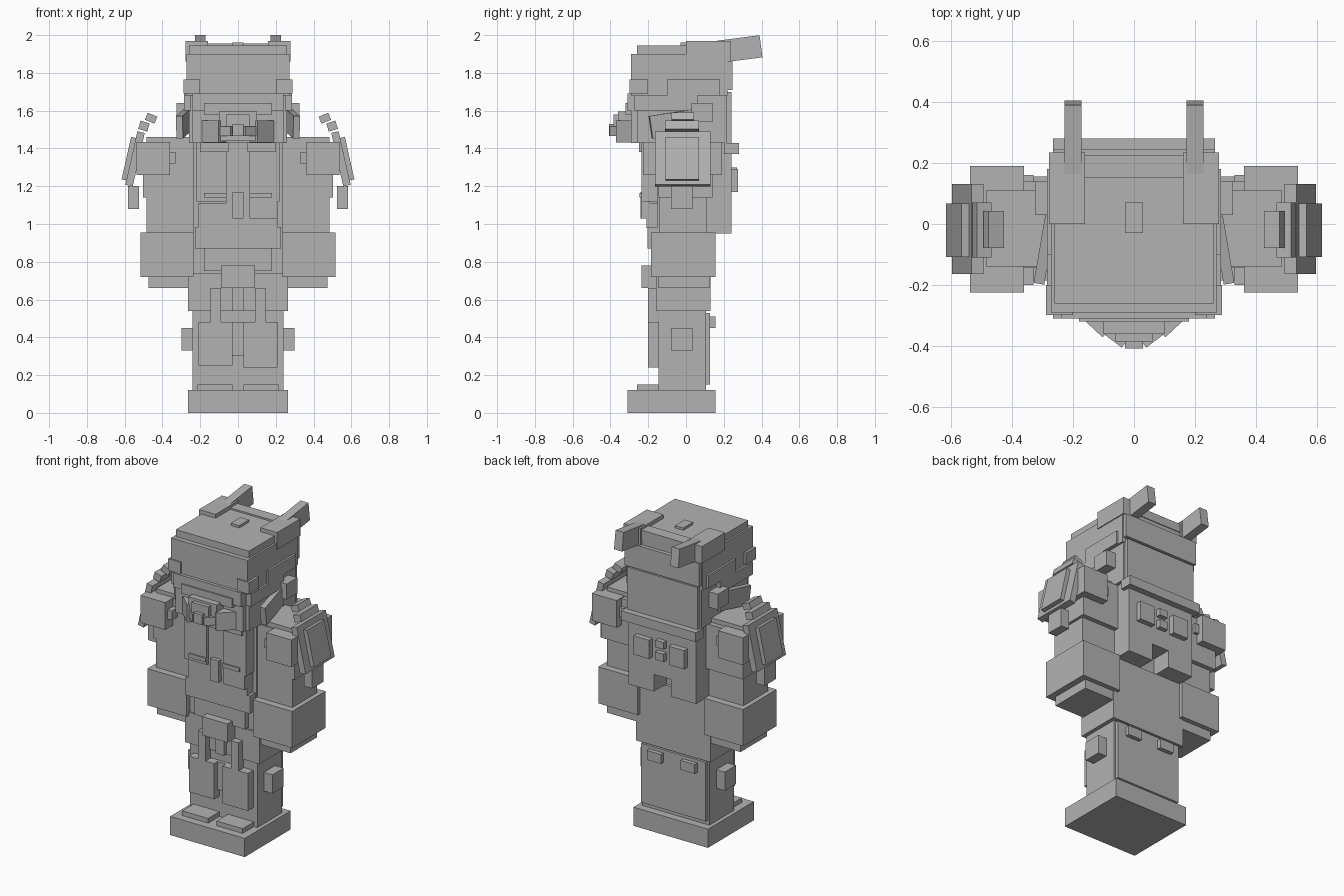
import bpy, bmesh
from mathutils import Matrix, Euler

grey = bpy.data.materials.new("plain_grey")
grey.diffuse_color = (0.45, 0.45, 0.45, 1)


def solid(name, center, size, rot=(0, 0, 0)):
    """Box given by centre, size and rotation."""
    bm = bmesh.new()
    mat = (Matrix.Translation(center) @ Euler(rot).to_matrix().to_4x4()
           @ Matrix.Diagonal((*size, 1)))
    bmesh.ops.create_cube(bm, size=1, matrix=mat)
    me = bpy.data.meshes.new(name)
    bm.to_mesh(me)
    bm.free()
    me.materials.append(grey)
    ob = bpy.data.objects.new(name, me)
    bpy.context.collection.objects.link(ob)


def box(name, x0, x1, y0, y1, z0, z1):
    solid(name, ((x0 + x1) / 2, (y0 + y1) / 2, (z0 + z1) / 2),
          (x1 - x0, y1 - y0, z1 - z0))


def wide(name, x, *yz):
    box(name, -x, x, *yz)


def pair(name, x0, x1, *yz):
    box(name + "_right", x0, x1, *yz)
    box(name + "_left", -x1, -x0, *yz)


def pair_solid(name, c, size, rot):
    for side, s in (("right", 1), ("left", -1)):
        solid(f"{name}_{side}", (s * c[0], c[1], c[2]), size,
              (rot[0], s * rot[1], s * rot[2]))


# boots
wide("boots", 0.265, -0.31, 0.155, 0, 0.12)
pair("boot_toe", 0.03, 0.215, -0.26, -0.14, 0.12, 0.15)

# legs
wide("legs", 0.24, -0.145, 0.105, 0.12, 0.60)
wide("leg_back_panel", 0.23, 0.10, 0.128, 0.15, 0.53)
box("knee_pad_left", -0.21, -0.03, -0.20, -0.14, 0.25, 0.48)
box("knee_pad_right", 0.03, 0.21, -0.20, -0.14, 0.24, 0.48)
wide("knee_bridge", 0.21, -0.165, -0.14, 0.30, 0.48)
pair("leg_side_pouch", 0.24, 0.30, -0.08, 0.035, 0.33, 0.45)
pair("leg_back_pouch", 0.07, 0.17, 0.10, 0.155, 0.45, 0.51)

# hips and belt
wide("hips", 0.265, -0.16, 0.13, 0.54, 0.74)
pair("hip_strap", 0.09, 0.145, -0.20, -0.15, 0.48, 0.66)
wide("hip_flap", 0.03, -0.185, -0.15, 0.54, 0.66)
wide("buckle", 0.09, -0.235, -0.15, 0.66, 0.78)
wide("torso", 0.235, -0.15, 0.11, 0.72, 1.44)
wide("torso_lower_back", 0.235, 0.10, 0.13, 0.74, 0.95)
wide("belly", 0.18, -0.185, -0.14, 0.75, 0.90)
wide("belt", 0.228, -0.205, -0.14, 0.87, 0.985)

# chest
wide("vest", 0.21, -0.21, -0.14, 0.98, 1.11)
pair("vest_side", 0.06, 0.22, -0.235, -0.14, 1.12, 1.43)
wide("shirt_front", 0.06, -0.215, -0.14, 1.08, 1.43)
wide("tie", 0.03, -0.24, -0.20, 1.03, 1.17)
pair("collar_front", 0.05, 0.20, -0.25, -0.2, 1.38, 1.435)
box("chest_pouch", 0.06, 0.21, -0.235, -0.19, 1.03, 1.14)
pair("chest_tab", 0.06, 0.18, -0.245, -0.2, 1.14, 1.165)

# backpack
wide("backpack", 0.24, 0.10, 0.24, 1.06, 1.43)
pair("backpack_leg", 0.06, 0.24, 0.10, 0.24, 0.95, 1.06)
wide("collar_back", 0.265, 0.20, 0.28, 1.37, 1.43)
pair("backpack_pouch", 0.07, 0.18, 0.23, 0.275, 1.17, 1.29)
wide("backpack_upper_tab", 0.03, 0.23, 0.27, 1.255, 1.30)
wide("backpack_lower_tab", 0.03, 0.23, 0.27, 1.175, 1.225)

# arms
pair("upper_arm", 0.23, 0.485, -0.14, 0.11, 0.95, 1.46)
pair("sleeve", 0.24, 0.503, -0.145, 0.14, 1.14, 1.43)
pair("gauntlet", 0.235, 0.515, -0.185, 0.155, 0.72, 0.955)
pair("hand", 0.24, 0.475, -0.145, 0.125, 0.66, 0.72)
pair("shoulder_pad", 0.36, 0.537, -0.225, 0.19, 1.26, 1.435)
pair("shoulder_clip", 0.33, 0.37, -0.20, 0.16, 1.32, 1.38)

# tilted shoulder guards
pair_solid("guard_plate", (0.545, -0.017, 1.345), (0.04, 0.295, 0.29), (0, -0.22, 0))
pair_solid("guard_panel", (0.574, -0.02, 1.345), (0.035, 0.175, 0.23), (0, -0.22, 0))
pair_solid("guard_step", (0.498, -0.02, 1.518), (0.05, 0.18, 0.045), (0, -0.3, 0))
pair_solid("guard_top", (0.46, -0.018, 1.56), (0.055, 0.12, 0.04), (0, -0.4, 0))
pair("guard_tab", 0.525, 0.583, -0.08, 0.035, 1.08, 1.20)

# head
wide("head", 0.26, -0.26, 0.215, 1.43, 1.945)
wide("face", 0.24, -0.29, -0.25, 1.43, 1.62)
wide("hair_back_lower", 0.25, 0.2, 0.24, 1.43, 1.70)
wide("hair_back_upper", 0.265, 0.2, 0.245, 1.71, 1.86)
wide("cap", 0.272, -0.29, 0.22, 1.68, 1.90)
wide("cap_back_ridge", 0.17, 0.15, 0.225, 1.9, 1.955)
wide("cap_brim", 0.24, -0.31, -0.25, 1.60, 1.69)
wide("cap_brim_center", 0.18, -0.32, -0.25, 1.58, 1.64)
pair("cap_side_band", 0.25, 0.285, -0.275, 0.06, 1.60, 1.68)
pair("cap_side_step", 0.25, 0.285, -0.10, 0.18, 1.68, 1.765)
pair("cap_corner", 0.20, 0.288, -0.298, -0.2, 1.69, 1.765)
wide("cap_knob", 0.03, -0.03, 0.07, 1.93, 1.96)

# ears
pair("ear_base", 0.16, 0.278, 0, 0.235, 1.86, 1.97)
pair_solid("ear", (0.20, 0.283, 1.926), (0.057, 0.23, 0.118), (0.13, 0, 0))

# side earpieces and cheek straps
pair("earpiece", 0.25, 0.325, 0.03, 0.14, 1.54, 1.64)
pair_solid("cheek_strap", (0.29, -0.07, 1.53), (0.035, 0.24, 0.12), (0.15, 0, 0.17))

# mask
wide("mask", 0.10, -0.36, -0.28, 1.44, 1.595)
wide("mask_muzzle", 0.06, -0.385, -0.3, 1.465, 1.58)
wide("mask_nose", 0.03, -0.408, -0.36, 1.465, 1.53)
pair_solid("mask_cheek", (0.13, -0.305, 1.49), (0.13, 0.06, 0.115), (0, 0, 0.75))
pair_solid("mask_filter", (0.06, -0.365, 1.49), (0.08, 0.04, 0.05), (0, 0, 0.65))
